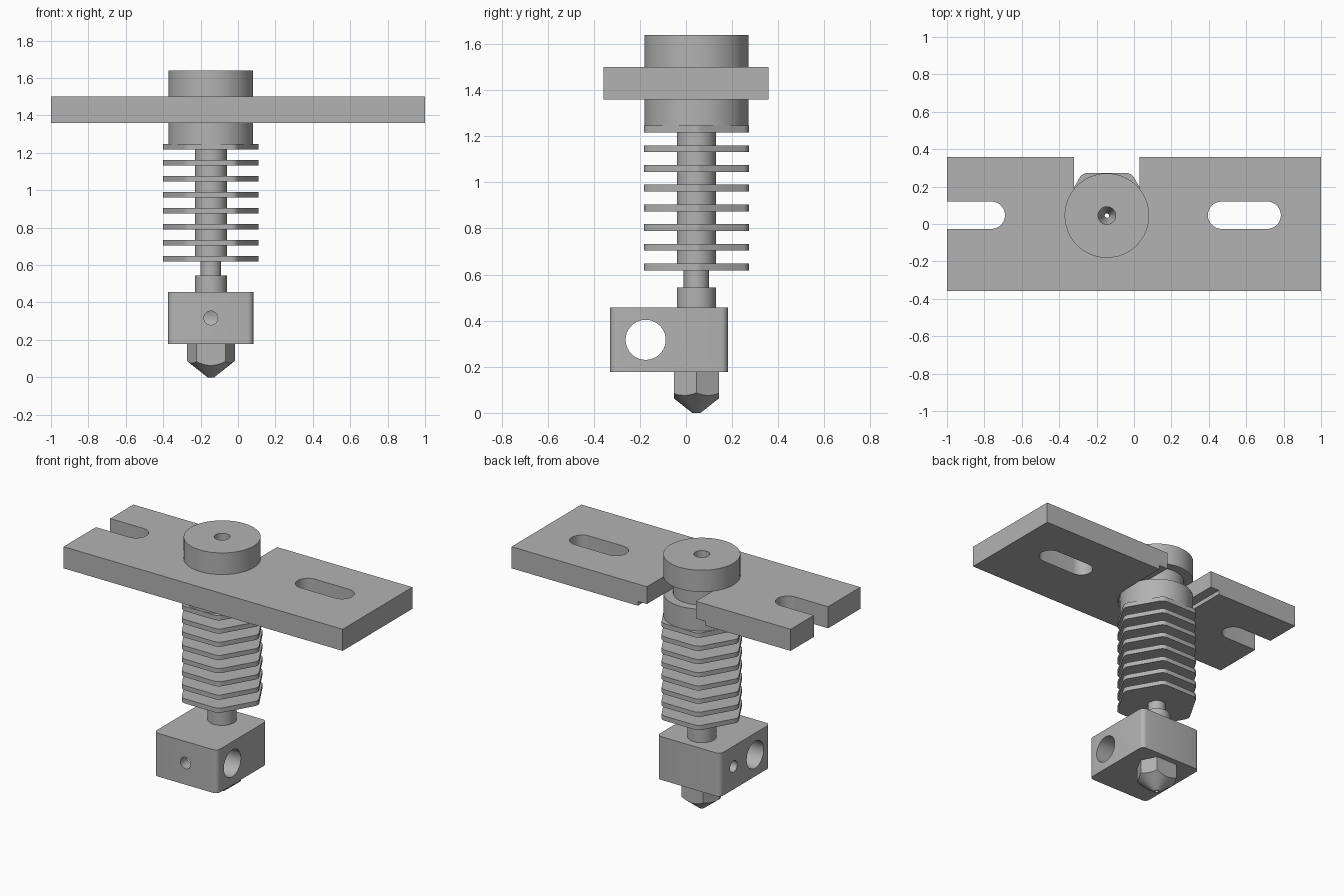
import bpy, bmesh
from math import cos, sin, pi, radians
from mathutils import Matrix

if "Cube" in bpy.data.objects:
    bpy.data.objects.remove(bpy.data.objects["Cube"])

AX, AY = -0.145, 0.045      # vertical axis of the nozzle assembly

metal = bpy.data.materials.new("plain grey metal")
metal.use_nodes = True
grey = (0.45, 0.45, 0.45, 1)
metal.diffuse_color = grey
metal.node_tree.nodes["Principled BSDF"].inputs["Base Color"].default_value = grey


def finish(name, bm):
    bmesh.ops.recalc_face_normals(bm, faces=bm.faces)
    mesh = bpy.data.meshes.new(name)
    bm.to_mesh(mesh)
    bm.free()
    mesh.materials.append(metal)
    ob = bpy.data.objects.new(name, mesh)
    bpy.context.collection.objects.link(ob)
    return ob


def prism(bm, outline, z0, z1, fillet=0):
    face = bm.faces.new([bm.verts.new((x, y, z0)) for x, y in outline])
    new = bmesh.ops.extrude_face_region(bm, geom=[face])["geom"]
    top = [g for g in new if isinstance(g, bmesh.types.BMVert)]
    bmesh.ops.translate(bm, verts=top, vec=(0, 0, z1 - z0))
    if fillet:
        sides = [e for v in top for e in v.link_edges
                 if abs(e.verts[0].co.z - e.verts[1].co.z) > 1e-4]
        bmesh.ops.bevel(bm, geom=list(set(sides)), offset=fillet, segments=4,
                        profile=0.5, affect='EDGES')


def make_prism(name, outline, z0, z1, fillet=0):
    bm = bmesh.new()
    prism(bm, outline, z0, z1, fillet)
    return finish(name, bm)


def lathe(name, profile, steps=64):
    """Revolve a closed (radius, z) profile that starts and ends on the axis."""
    bm = bmesh.new()
    verts = [bm.verts.new((r, 0, z)) for r, z in profile]
    edges = [bm.edges.new(p) for p in zip(verts, verts[1:])]
    bmesh.ops.spin(bm, geom=verts + edges, cent=(0, 0, 0), axis=(0, 0, 1),
                   angle=2 * pi, steps=steps)
    bmesh.ops.remove_doubles(bm, verts=bm.verts, dist=1e-5)
    bmesh.ops.translate(bm, verts=bm.verts, vec=(AX, AY, 0))
    return finish(name, bm)


def rod(name, radius, length, centre, axis):
    bm = bmesh.new()
    bmesh.ops.create_cone(bm, cap_ends=True, segments=40, radius1=radius,
                          radius2=radius, depth=length)
    turn = Matrix.Rotation(pi / 2, 4, 'Y' if axis == 'X' else 'X')
    bmesh.ops.transform(bm, matrix=Matrix.Translation(centre) @ turn, verts=bm.verts)
    return finish(name, bm)


def boolean(ob, tool, operation='DIFFERENCE', keep=False):
    bpy.context.view_layer.objects.active = ob
    mod = ob.modifiers.new("cut", 'BOOLEAN')
    mod.operation, mod.solver, mod.object = operation, 'EXACT', tool
    bpy.ops.object.modifier_apply(modifier=mod.name)
    if not keep:
        bpy.data.objects.remove(tool)


def arc(cx, cy, r, a0, a1, n=24):
    angles = [radians(a0 + (a1 - a0) * i / n) for i in range(n + 1)]
    return [(cx + r * cos(a), cy + r * sin(a)) for a in angles]


def slot(x0, x1, y, r):
    return arc(x1 - r, y, r, -90, 90) + arc(x0 + r, y, r, 90, 270)


def u_cut(r):
    return arc(AX, AY, r, 180, 360) + [(AX + r, 0.6), (AX - r, 0.6)]


# Mounting plate with the open groove, shallow recess and two screw slots
P0, P1 = 1.36, 1.5
plate = make_prism("mounting_plate", [(-1, -0.357), (1, -0.357), (1, 0.357), (-1, 0.357)], P0, P1)
boolean(plate, make_prism("cutter", u_cut(0.175), 1.2, 1.7))
boolean(plate, make_prism("cutter", u_cut(0.24), 1.2, P0 + 0.028))
for x0, x1 in ((-1.4, -0.69), (0.395, 0.785)):
    boolean(plate, make_prism("cutter", slot(x0, x1, 0.047, 0.073), 1.2, 1.7))

# Central filament bore shared by the stacked parts
bore = lathe("bore_cutter", [(0, 1.8), (0.047, 1.8), (0.047, 0.2), (0.012, 0.1),
                             (0.012, -0.1), (0, -0.1)], 32)
bore.hide_render = True

# Grooved collar, heat sink core and heat break in one turned body
body = lathe("turned_body", [
    (0, 1.64), (0.226, 1.64), (0.226, P1), (0.168, P1), (0.168, P0 + 0.028),
    (0.226, P0 + 0.028), (0.226, 1.24), (0.085, 1.24), (0.085, 0.625),
    (0.055, 0.625), (0.055, 0.545), (0.085, 0.545), (0.085, 0.3), (0, 0.3)])

# Hexagonal cooling fins
hexagon = [(AX + 0.2627 * cos(i * pi / 3), AY + 0.2627 * sin(i * pi / 3)) for i in range(6)]
bm = bmesh.new()
for i in range(8):
    z = 0.618 + 0.0855 * i
    prism(bm, hexagon, z, z + 0.03, 0.025)
fins = finish("cooling_fins", bm)

# Heater block with rounded upright edges and its cross holes
block = make_prism("heater_block", [(-0.373, -0.33), (0.082, -0.33), (0.082, 0.182),
                                    (-0.373, 0.182)], 0.177, 0.457, 0.03)
boolean(block, rod("cutter", 0.087, 1, (AX, -0.175, 0.317), 'X'))
boolean(block, rod("cutter", 0.037, 0.3, (AX, -0.33, 0.317), 'Y'))
boolean(block, rod("cutter", 0.037, 0.24, (-0.373, AY, 0.325), 'X'))

# Nozzle: six-sided shank trimmed by a cone
shank = [(0.128, 0), (0.078, 0.098), (-0.078, 0.098), (-0.128, 0), (-0.078, -0.098), (0.078, -0.098)]
nozzle = make_prism("nozzle", [(AX + x, AY + y) for x, y in shank], -0.05, 0.2)
boolean(nozzle, lathe("cutter", [(0, 0.3), (0.2, 0.3), (0.2, 0.144), (0.018, 0), (0, 0)]),
        'INTERSECT')

for part in (body, fins, block, nozzle):
    boolean(part, bore, keep=True)
bpy.data.objects.remove(bore)

# Smooth round walls, keep hard edges
bpy.ops.object.select_all(action='DESELECT')
for part in (plate, body, fins, block, nozzle):
    part.select_set(True)
bpy.context.view_layer.objects.active = plate
bpy.ops.object.shade_smooth_by_angle(angle=radians(30))
